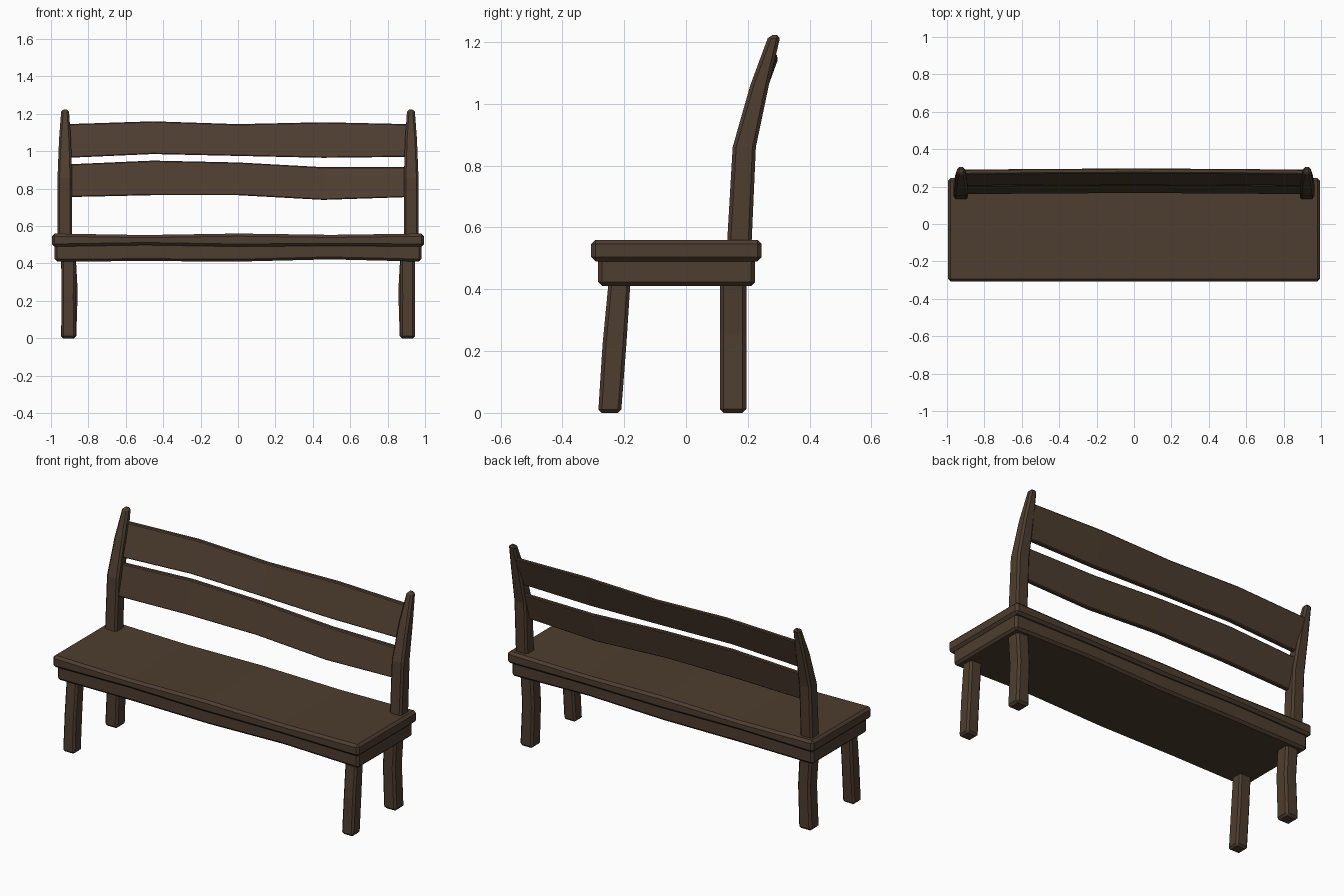
import bpy, bmesh
from mathutils import Vector

if "Cube" in bpy.data.objects:
    bpy.data.objects.remove(bpy.data.objects["Cube"])

wood = bpy.data.materials.new("dark brown wood")
wood.diffuse_color = (0.075, 0.047, 0.029, 1)
wood.use_nodes = True
wood.node_tree.nodes["Principled BSDF"].inputs["Base Color"].default_value = wood.diffuse_color


def loft(name, rings, bevel):
    """Join four-cornered rings into a capped beam with chamfered edges."""
    bm = bmesh.new()
    vs = [[bm.verts.new(Vector(p)) for p in r] for r in rings]
    for a, b in zip(vs, vs[1:]):
        for i in range(4):
            j = (i + 1) % 4
            bm.faces.new((a[i], a[j], b[j], b[i]))
    bm.faces.new(vs[0])
    bm.faces.new(vs[-1])
    bmesh.ops.recalc_face_normals(bm, faces=bm.faces)
    me = bpy.data.meshes.new(name)
    bm.to_mesh(me)
    bm.free()
    me.materials.append(wood)
    ob = bpy.data.objects.new(name, me)
    bpy.context.collection.objects.link(ob)
    mod = ob.modifiers.new("chamfer", 'BEVEL')
    mod.width = bevel
    mod.segments = 1
    mod.limit_method = 'ANGLE'
    mod.angle_limit = 0.7
    return ob


def upright(name, stations, bevel):
    """Mirrored pair of uprights; stations are (z, x0, x1, y0, y1)."""
    for side, s in (("left", -1), ("right", 1)):
        loft(side + "_" + name,
             [[(s * x0, y0, z), (s * x1, y0, z), (s * x1, y1, z), (s * x0, y1, z)]
              for z, x0, x1, y0, y1 in stations], bevel)


def plank(name, half, y0, y1, bottoms, tops, bevel, lean=0.0, bow=0.0):
    """Board along x with wavy edges; lean moves the top edge back."""
    rings = []
    for i, (b, t) in enumerate(zip(bottoms, tops)):
        x = half * (i - 2) / 2
        d = bow * (1 - (x / half) ** 2)
        rings.append([(x, y0 + d, b), (x, y1 + d, b),
                      (x, y1 + lean + d, t), (x, y0 + lean + d, t)])
    loft(name, rings, bevel)


# seat slab and the solid frame under it
plank("seat", 0.995, -0.307, 0.245, (0.49, 0.498, 0.49, 0.494, 0.49),
      (0.56, 0.552, 0.56, 0.553, 0.56), 0.014)
plank("seat_frame", 0.98, -0.284, 0.223, (0.41, 0.413, 0.41, 0.422, 0.41),
      (0.515,) * 5, 0.013)

# two wavy back slats
plank("lower_slat", 0.91, 0.158, 0.184, (0.755, 0.765, 0.765, 0.74, 0.755),
      (0.93, 0.95, 0.94, 0.915, 0.915), 0.005, 0.045, 0.006)
plank("upper_slat", 0.91, 0.204, 0.23, (0.965, 0.985, 0.975, 0.965, 0.97),
      (1.145, 1.16, 1.145, 1.155, 1.145), 0.005, 0.062, 0.006)

# bent back posts
upright("back_post", [(0.50, 0.887, 0.965, 0.130, 0.210),
                      (0.86, 0.887, 0.965, 0.151, 0.226),
                      (1.06, 0.893, 0.957, 0.208, 0.268),
                      (1.222, 0.904, 0.945, 0.268, 0.306)], 0.011)

# crooked front and back legs
upright("front_leg", [(0.0, 0.868, 0.945, -0.284, -0.210),
                      (0.22, 0.870, 0.945, -0.270, -0.193),
                      (0.45, 0.868, 0.945, -0.248, -0.178)], 0.011)
upright("back_leg", [(0.0, 0.865, 0.948, 0.110, 0.195),
                     (0.25, 0.857, 0.937, 0.110, 0.195),
                     (0.45, 0.868, 0.950, 0.110, 0.195)], 0.012)
